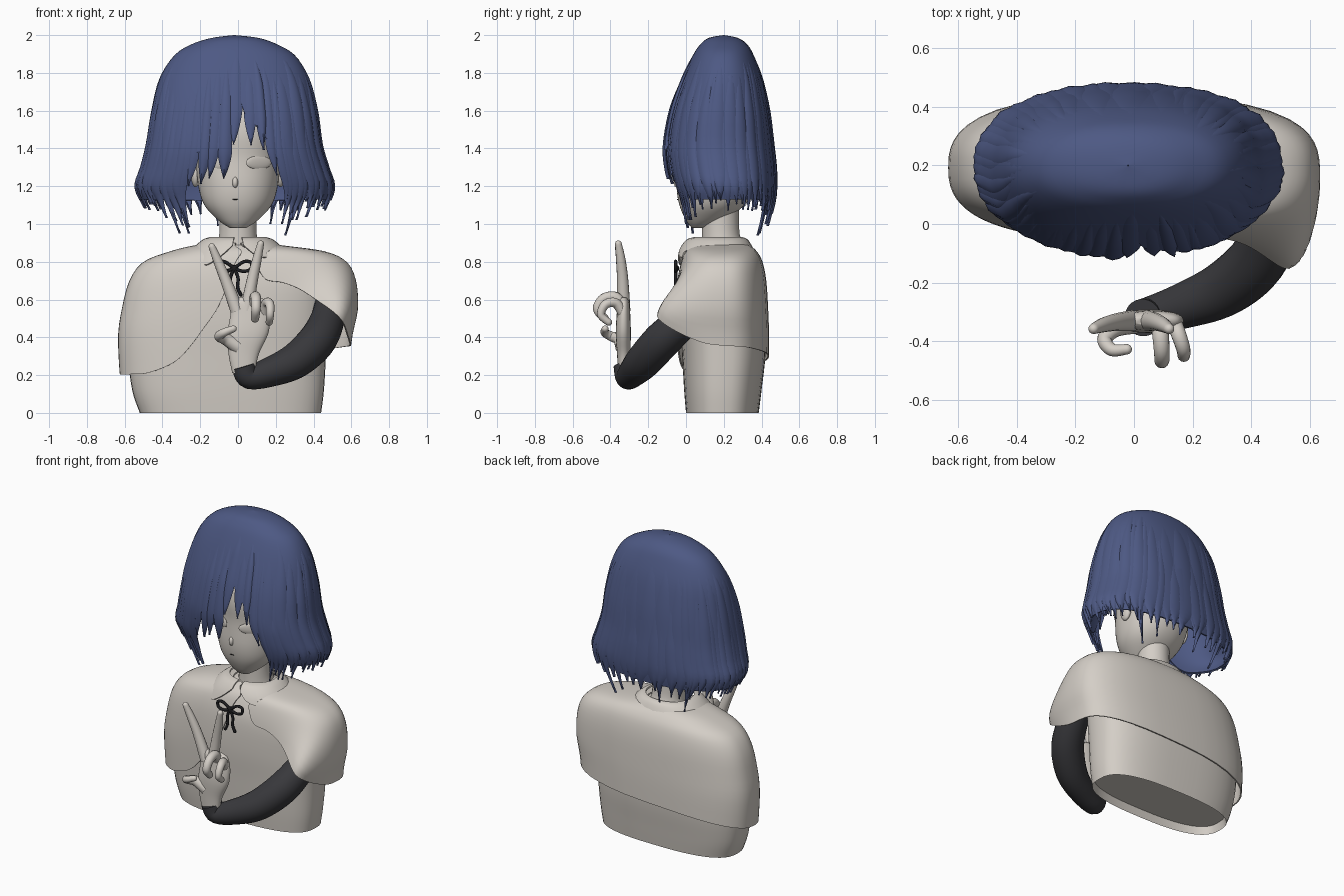
import bpy, bmesh, random
from math import sin, cos, radians, copysign, exp, sqrt, tau
from mathutils import Vector, Matrix

random.seed(4)
cube = bpy.data.objects.get("Cube")
if cube:
    bpy.data.objects.remove(cube, do_unlink=True)


def material(name, *rgb):
    m = bpy.data.materials.new(name)
    m.use_nodes = True
    m.diffuse_color = (*rgb, 1)
    m.node_tree.nodes["Principled BSDF"].inputs["Base Color"].default_value = (*rgb, 1)
    return m


PALE = material("pale_clay", 0.66, 0.62, 0.57)
BLUE = material("hair_blue", 0.075, 0.1, 0.23)
DARK = material("sleeve_charcoal", 0.04, 0.04, 0.045)
BLACK = material("ribbon_black", 0.012, 0.012, 0.014)


def finish(name, bm, mat, thickness=0):
    bmesh.ops.remove_doubles(bm, verts=bm.verts, dist=0.0002)
    bmesh.ops.recalc_face_normals(bm, faces=bm.faces)
    mesh = bpy.data.meshes.new(name)
    bm.to_mesh(mesh)
    bm.free()
    mesh.materials.append(mat)
    ob = bpy.data.objects.new(name, mesh)
    bpy.context.collection.objects.link(ob)
    bpy.ops.object.select_all(action="DESELECT")
    ob.select_set(True)
    bpy.context.view_layer.objects.active = ob
    if thickness:
        mod = ob.modifiers.new("thickness", "SOLIDIFY")
        mod.thickness, mod.offset = thickness, -1
        bpy.ops.object.modifier_apply(modifier=mod.name)
    bpy.ops.object.shade_smooth_by_angle(angle=radians(50))


def spline(rows, t):
    """Smooth curve through rows, t counted in rows."""
    last = len(rows) - 1
    i = min(int(t), last - 1)
    f = t - i
    a, b, c, d = (Vector(rows[max(0, min(last, k))]) for k in range(i - 1, i + 3))
    return b + 0.5 * f * (c - a + f * (2 * a - 5 * b + 4 * c - d + f * (3 * (b - c) + d - a)))


def row_at(rows, z):
    lo, hi = 0.0, len(rows) - 1.0
    for _ in range(24):
        mid = (lo + hi) / 2
        if spline(rows, mid)[0] > z:
            lo = mid
        else:
            hi = mid
    return lo


def keyed(keys, a):
    for (a0, z0), (a1, z1) in zip(keys, keys[1:]):
        if a <= a1:
            return z0 + (z1 - z0) * (a - a0) / (a1 - a0)
    return keys[-1][1]


def around(rows, t, deg, n=2.3, lift=0):
    """Point on a body whose rows are z, x range, y range; zero degrees is front."""
    z, x0, x1, y0, y1 = spline(rows, t)
    s, c = (copysign(abs(f(radians(deg))) ** (2 / n), f(radians(deg))) for f in (sin, cos))
    return Vector(((x0 + x1) / 2 + ((x1 - x0) / 2 + lift) * s,
                   (y0 + y1) / 2 - ((y1 - y0) / 2 + lift) * c, z))


def grid(bm, lines, closed=False):
    vs = [[bm.verts.new(p) for p in line] for line in lines]
    for a, b in zip(vs, vs[1:]):
        m = len(a)
        for j in range(m if closed else m - 1):
            k = (j + 1) % m
            bm.faces.new((a[j], a[k], b[k], b[j]))
    return vs


def solid(name, rows, mat, n=2.3, sides=48, steps=5, hollow=False):
    bm = bmesh.new()
    count = (len(rows) - 1) * steps
    vs = grid(bm, [[around(rows, i / steps, j * 360 / sides, n) for j in range(sides)]
                   for i in range(count + 1)], True)
    bm.faces.new(vs[0])
    base = bm.faces.new(vs[-1])
    if hollow:
        bmesh.ops.recalc_face_normals(bm, faces=bm.faces)
        bmesh.ops.inset_region(bm, faces=[base], thickness=0.012)
        bmesh.ops.translate(bm, verts=base.verts, vec=(0, 0, 0.05))
    finish(name, bm, mat)


def drape(name, rows, hem, mat, n, thickness, steps=22, bend=None):
    """Open shell hanging from the first row to a smooth hem of angle, height keys."""
    lines = []
    for k in range((len(hem) - 1) * 6 + 1):
        a, z = spline(hem, k / 6)
        end = row_at(rows, z)
        line = [around(rows, end * i / steps, a, n) for i in range(steps + 1)]
        lines.append([bend(p, a) for p in line] if bend else line)
    bm = bmesh.new()
    grid(bm, lines)
    finish(name, bm, mat, thickness)


def tube(name, pts, mat, steps=6, sides=14, tip=True):
    """Swept tube through x, y, z, radius points."""
    count = (len(pts) - 1) * steps
    samples = [spline(pts, i / steps) for i in range(count + 1)]
    centres = [s.to_3d() for s in samples]
    if tip:
        r, d = samples[-1][3], (centres[-1] - centres[-2]).normalized()
        for k in (0.4, 0.7, 0.9, 0.99):
            samples.append(Vector((0, 0, 0, r * sqrt(1 - k * k))))
            centres.append(centres[count] + d * r * k)
    lines, side, old = [], None, None
    for i, c in enumerate(centres):
        d = (centres[min(i + 1, len(centres) - 1)] - centres[max(i - 1, 0)]).normalized()
        side = d.orthogonal().normalized() if side is None else old.rotation_difference(d) @ side
        old, up = d, d.cross(side)
        lines.append([c + samples[i][3] * (side * cos(tau * j / sides) + up * sin(tau * j / sides))
                      for j in range(sides)])
    bm = bmesh.new()
    vs = grid(bm, lines, True)
    bm.faces.new(vs[0])
    bm.faces.new(vs[-1])
    finish(name, bm, mat)


def ball(name, at, size, mat, turn=0):
    bm = bmesh.new()
    place = Matrix.Translation(at) @ Matrix.Rotation(radians(turn), 4, "Z")
    bmesh.ops.create_uvsphere(bm, u_segments=20, v_segments=12, radius=1,
                              matrix=place @ Matrix.Diagonal((*size, 1)))
    finish(name, bm, mat)


# Torso, open underneath
solid("torso", [(0.9, -0.1, 0.1, 0.1, 0.28), (0.87, -0.2, 0.2, 0.06, 0.32),
                (0.82, -0.36, 0.36, 0.02, 0.36), (0.7, -0.48, 0.46, -0.02, 0.4),
                (0.5, -0.56, 0.47, -0.03, 0.42), (0.3, -0.58, 0.465, -0.02, 0.42),
                (0.12, -0.56, 0.455, -0.01, 0.4), (0, -0.52, 0.44, 0, 0.385)],
      PALE, 2.7, hollow=True)

# Short cape, pushed forward by the raised arm
def arm_push(p, a):
    p.y -= 0.18 * exp(-((a - 56) / 26) ** 2 - ((p.z - 0.5) / 0.2) ** 2)
    return p

drape("cape", [(0.9, -0.13, 0.13, 0.07, 0.31), (0.885, -0.24, 0.25, 0.04, 0.34),
               (0.855, -0.36, 0.46, 0, 0.375), (0.8, -0.5, 0.575, -0.025, 0.405),
               (0.7, -0.575, 0.625, -0.045, 0.425), (0.55, -0.615, 0.635, -0.055, 0.435),
               (0.4, -0.635, 0.605, -0.055, 0.44), (0.18, -0.625, 0.58, -0.05, 0.44)],
      [(3, 0.8), (7, 0.71), (15, 0.69), (24, 0.655), (38, 0.58), (60, 0.48), (74, 0.4), (88, 0.36),
       (120, 0.345), (180, 0.3), (240, 0.24), (275, 0.205), (300, 0.205), (317, 0.213),
       (334, 0.265), (344, 0.36), (351, 0.49), (354.5, 0.6), (356.5, 0.72), (358, 0.85)],
      PALE, 2.6, 0.008, bend=arm_push)

# Collar with two front points
drape("collar", [(0.93, -0.15, 0.15, 0.04, 0.3), (0.915, -0.19, 0.19, 0, 0.33),
                 (0.86, -0.25, 0.25, -0.04, 0.36), (0.78, -0.31, 0.3, -0.065, 0.39)],
      [(6, 0.89), (18, 0.84), (32, 0.825), (40, 0.86), (90, 0.87), (180, 0.875), (270, 0.87),
       (315, 0.85), (327, 0.785), (340, 0.82), (354, 0.89)], PALE, 2.2, 0.01, steps=8)

# Neck and head
tube("neck", [(0, 0.2, 0.84, 0.125), (0, 0.185, 0.94, 0.1), (0, 0.18, 1.15, 0.1)], PALE,
     sides=28, tip=False)
solid("head", [(1.86, -0.03, 0.03, 0.16, 0.22), (1.82, -0.12, 0.12, 0.08, 0.3),
               (1.7, -0.21, 0.21, 0, 0.36), (1.5, -0.235, 0.235, -0.05, 0.4),
               (1.35, -0.225, 0.225, -0.045, 0.4), (1.2, -0.21, 0.21, -0.05, 0.37),
               (1.1, -0.178, 0.178, -0.035, 0.31), (1.02, -0.105, 0.105, 0, 0.2),
               (0.98, -0.045, 0.045, 0.03, 0.1)], PALE, 2.15)
ball("nose", (-0.015, -0.042, 1.22), (0.016, 0.022, 0.03), PALE)
ball("mouth", (-0.015, -0.045, 1.13), (0.017, 0.004, 0.002), BLACK)
for side, word in ((1, "left"), (-1, "right")):
    ball(word + "_ear", (side * 0.225, 0.19, 1.27), (0.025, 0.045, 0.075), PALE)
    ball(word + "_eye", (side * 0.11, -0.016, 1.325), (0.078, 0.01, 0.036), PALE, side * 30)

# Hair: a smooth cap with broad, pointed locks lying on it
HAIR = [(2.0, -0.022, -0.018, 0.198, 0.202), (1.985, -0.14, 0.11, 0.12, 0.275),
        (1.95, -0.25, 0.21, 0.075, 0.325), (1.89, -0.34, 0.305, 0.035, 0.36),
        (1.77, -0.415, 0.375, -0.02, 0.405), (1.6, -0.455, 0.415, -0.08, 0.44),
        (1.42, -0.485, 0.44, -0.112, 0.462), (1.3, -0.515, 0.475, -0.105, 0.475),
        (1.2, -0.545, 0.505, -0.08, 0.477), (1.1, -0.505, 0.475, -0.05, 0.465),
        (0.9, -0.4, 0.38, -0.01, 0.41)]
LENGTH = [(-180, 1.07), (-140, 1.05), (-110, 1.09), (-85, 1.1), (-65, 1.08), (-48, 1.04),
          (-38, 0.99), (-30, 1.06), (-25, 1.21), (-8, 1.24), (-3, 1.25), (2, 1.46), (9, 1.43),
          (16, 1.39), (22, 1.25), (28, 1.08), (36, 1.02), (60, 1.09), (90, 1.1), (120, 1.08),
          (180, 1.07)]
drape("hair_cap", HAIR, [(-180, 1.12), (-110, 1.13), (-65, 1.13), (-46, 1.13), (-34, 1.19),
                         (-24, 1.36), (-15, 1.4), (-6, 1.42), (1, 1.68), (6, 1.58), (13, 1.52),
                         (22, 1.42), (32, 1.21), (44, 1.14), (65, 1.13), (110, 1.13), (180, 1.12)],
      BLUE, 2.25, 0.012, steps=30)


def lock(bm, a, end_z, width, lift, start):
    end = row_at(HAIR, end_z)
    sway = random.uniform(-2.5, 2.5)
    lines = []
    for i in range(23):
        s = i / 22
        grow = min(1, 2.5 * s)
        half = width * (0.15 + 0.85 * grow) * (1 - 0.98 * max(0, (s - 0.72) / 0.28) ** 1.3)
        lines.append([around(HAIR, start + (end - start) * s, a + sway * s * s + half * k, 2.25,
                             lift * grow * (1 - k * k) - 0.005)
                      for k in (-1, -0.6, 0, 0.6, 1)])
    grid(bm, lines)


bm = bmesh.new()
angle = -180
while angle < 180:
    front = abs(angle) < 34
    step = 6.5 if front else 13
    a = angle + random.uniform(-0.8, 0.8)
    z = keyed(LENGTH, a)
    lock(bm, a, z + random.uniform(-0.02, 0.03), step * (0.6 if front else 0.7),
         random.uniform(0.008, 0.018), random.uniform(2, 3.2))
    if not front:
        lock(bm, a + step / 2, z + random.uniform(-0.03, 0.05), step * 0.5,
             random.uniform(0.008, 0.014), random.uniform(2.5, 4.5))
    angle += step
for a, z in ((-44, 0.95), (-33, 0.98), (33, 1.0), (42, 1.02), (-145, 0.95), (142, 0.94),
             (-168, 0.99), (160, 1.0)):
    lock(bm, a, z, 5, 0.012, 3.5)
finish("hair_locks", bm, BLUE, 0.006)

# Left arm in a dark sleeve
tube("left_sleeve", [(0.49, 0.1, 0.6, 0.08), (0.475, 0, 0.5, 0.09),
                     (0.42, -0.125, 0.385, 0.1), (0.31, -0.22, 0.28, 0.095),
                     (0.18, -0.275, 0.22, 0.08), (0.06, -0.31, 0.19, 0.064),
                     (0.03, -0.32, 0.25, 0.064)], DARK, sides=24, tip=False)

# Left hand making a V sign
solid("left_palm", [(0.61, 0, 0.12, -0.345, -0.315), (0.585, -0.035, 0.155, -0.36, -0.3),
                    (0.52, -0.04, 0.17, -0.367, -0.295), (0.42, -0.055, 0.16, -0.372, -0.292),
                    (0.31, -0.05, 0.11, -0.365, -0.295), (0.21, -0.03, 0.09, -0.36, -0.3)],
      PALE, 2.3, 28)
FINGERS = {
    "index": [(-0.005, -0.33, 0.54, 0.036), (-0.06, -0.335, 0.69, 0.03),
              (-0.105, -0.345, 0.8, 0.025), (-0.138, -0.358, 0.88, 0.018)],
    "middle": [(0.045, -0.33, 0.54, 0.036), (0.075, -0.335, 0.7, 0.03),
               (0.1, -0.345, 0.81, 0.025), (0.12, -0.358, 0.895, 0.018)],
    "ring": [(0.085, -0.33, 0.55, 0.03), (0.09, -0.37, 0.61, 0.029), (0.095, -0.435, 0.605, 0.027),
             (0.095, -0.468, 0.55, 0.025), (0.09, -0.43, 0.5, 0.022)],
    "little": [(0.135, -0.33, 0.52, 0.027), (0.15, -0.37, 0.58, 0.026),
               (0.168, -0.425, 0.575, 0.024), (0.17, -0.45, 0.52, 0.021),
               (0.165, -0.41, 0.48, 0.019)],
    "thumb": [(0, -0.335, 0.35, 0.04), (-0.065, -0.355, 0.39, 0.032), (-0.1, -0.395, 0.405, 0.026),
              (-0.075, -0.43, 0.425, 0.022), (-0.025, -0.428, 0.445, 0.018)]}
for word, path in FINGERS.items():
    tube("left_" + word + "_finger", path, PALE)

# Ribbon bow at the throat
ball("bow_knot", (-0.02, -0.05, 0.765), (0.018, 0.014, 0.018), BLACK)
for side, word in ((1, "left"), (-1, "right")):
    loop = [(0, 0), (0.05, 0.035), (0.09, 0.03), (0.085, -0.005), (0.045, -0.015), (0, 0)]
    tail = [(0, 0), (0.02, -0.05), (0.018, -0.1), (0.035, -0.14)]
    for part, path in (("loop", loop), ("tail", tail)):
        tube(word + "_bow_" + part, [(-0.02 + side * x, -0.055, 0.765 + z, 0.009) for x, z in path],
             BLACK, sides=8)
